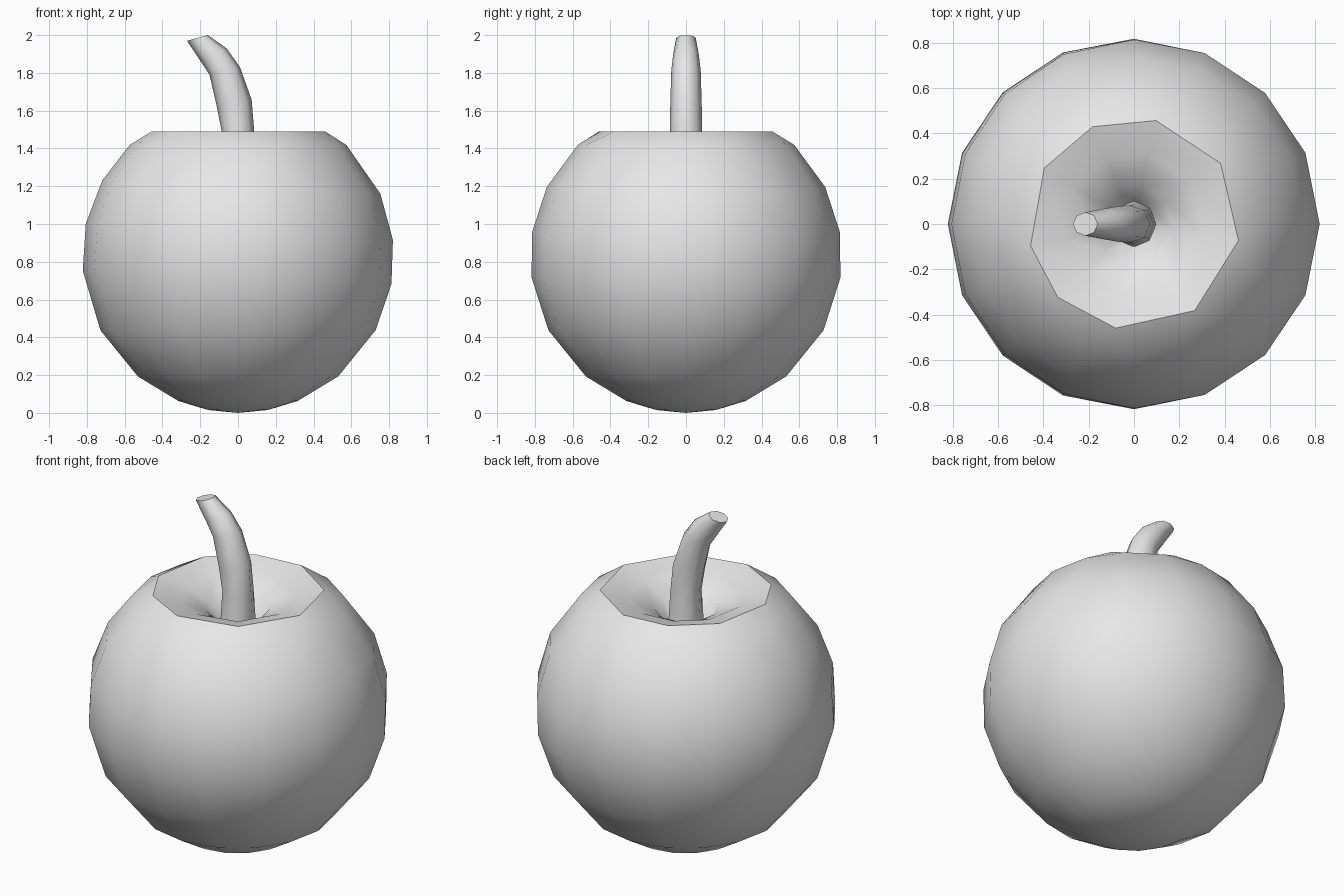
import bpy, bmesh
from math import sin, cos, radians, tau
from mathutils import Vector, Matrix

cube = bpy.data.objects.get("Cube")
if cube:
    bpy.data.objects.remove(cube, do_unlink=True)

grey = bpy.data.materials.new("plain grey")
grey.use_nodes = True
grey.diffuse_color = (0.8, 0.8, 0.8, 1)
grey.node_tree.nodes["Principled BSDF"].inputs["Base Color"].default_value = (0.8, 0.8, 0.8, 1)

R = 0.825
RIM_Z = 1.49


def finish(bm, name, angle):
    bmesh.ops.recalc_face_normals(bm, faces=bm.faces[:])
    mesh = bpy.data.meshes.new(name)
    bm.to_mesh(mesh)
    bm.free()
    mesh.materials.append(grey)
    obj = bpy.data.objects.new(name, mesh)
    bpy.context.collection.objects.link(obj)
    bpy.ops.object.select_all(action='DESELECT')
    obj.select_set(True)
    bpy.context.view_layer.objects.active = obj
    bpy.ops.object.shade_smooth_by_angle(angle=radians(angle))
    return obj


# Fruit body: latitude rings wrapped in a hull (latitude, columns, sideways lift)
bm = bmesh.new()
bm.verts.new((0, 0, 0))
for lat, columns, lift in ((-79, 8, 0), (-67.5, 16, 0), (-50, 16, 0), (-28, 16, 0),
                           (-10, 16, 2.5), (6.3, 16, 3), (24, 16, 2.7), (46, 16, 0)):
    for i in range(columns):
        a = tau * i / columns
        t = radians(lat + lift * (1 - cos(a)))
        bm.verts.new((R * cos(t) * cos(a), R * cos(t) * sin(a), R + R * sin(t)))

# Uneven rim of the hollow
for deg in (-9, 35, 78, 113, 148, 192, 224, 260, 305):
    a = radians(deg)
    bm.verts.new((0.467 * cos(a), 0.467 * sin(a), RIM_Z))
bmesh.ops.convex_hull(bm, input=bm.verts[:])
top = [f for f in bm.faces if f.calc_center_median().z > RIM_Z - 0.002]
bmesh.ops.delete(bm, geom=top, context='FACES')

# Hollow: step the rim inwards and down
edges = [e for e in bm.edges if e.is_boundary]
for scale, z in ((0.68, 1.45), (0.55, 1.38), (0.5, 1.25)):
    new = bmesh.ops.extrude_edge_only(bm, edges=edges)["geom"]
    edges = [g for g in new if isinstance(g, bmesh.types.BMEdge) and g.is_boundary]
    for v in {v for e in edges for v in e.verts}:
        v.co = Vector((v.co.x * scale, v.co.y * scale, z))
bmesh.ops.contextual_create(bm, geom=edges)
finish(bm, "fruit_body", 40)

# Stem: tilted octagon sections (x, z, radius, depth radius, tilt)
bm = bmesh.new()
rings = []
for x, z, r, d, tilt in ((0, 1.22, 0.1, 0.105, 0), (0, 1.49, 0.086, 0.086, 0),
                         (-0.02, 1.64, 0.094, 0.083, 0.2), (-0.07, 1.81, 0.083, 0.078, 0.25),
                         (-0.125, 1.89, 0.076, 0.069, 0.55), (-0.215, 1.985, 0.057, 0.052, 0.27)):
    turn = Matrix.Rotation(-tilt, 3, 'Y')
    rings.append([bm.verts.new(Vector((x, 0, z)) + turn @ Vector(
        (r * cos(tau * i / 8), d * sin(tau * i / 8), 0))) for i in range(8)])
for low, high in zip(rings, rings[1:]):
    for i in range(8):
        j = (i + 1) % 8
        bm.faces.new((low[i], low[j], high[j], high[i]))
bm.faces.new(rings[0])
bm.faces.new(rings[-1])
finish(bm, "stem", 50)
